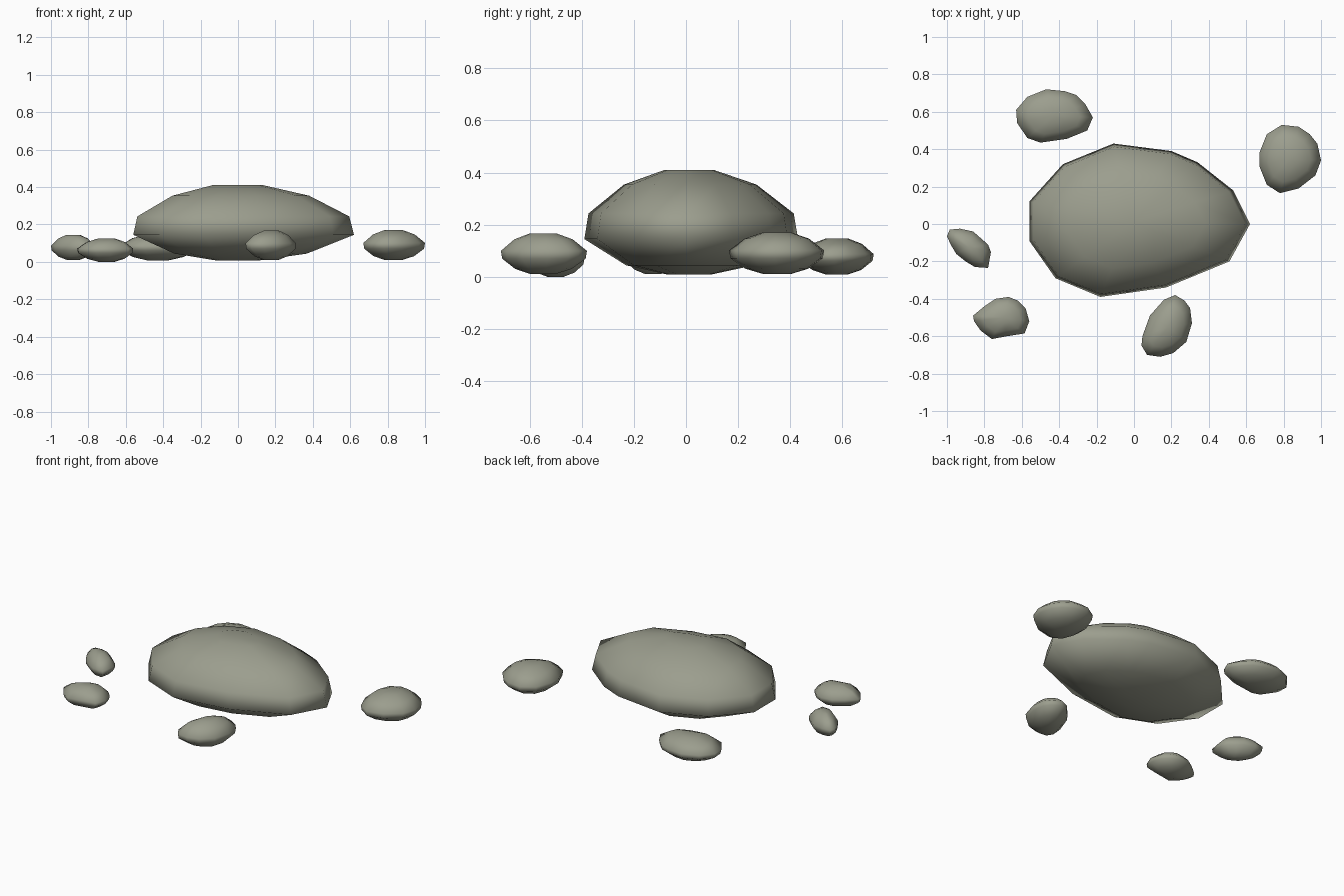
import bpy, bmesh

if "Cube" in bpy.data.objects:
    bpy.data.objects.remove(bpy.data.objects["Cube"])

mat = bpy.data.materials.new("mossy grey stone")
mat.diffuse_color = (0.33, 0.34, 0.27, 1)
mat.use_nodes = True
mat.node_tree.nodes["Principled BSDF"].inputs["Base Color"].default_value = mat.diffuse_color

# (height fraction, outline scale) from bottom to top
BOULDER = [(0, .2), (.09, .6), (.34, 1), (.585, .96), (.86, .62), (1, .23)]
PEBBLE = [(0, .28), (.13, .66), (.38, .97), (.57, 1), (.85, .68), (1, .3)]


def stone(name, outline, center, z0, z1, profile):
    """Stack scaled copies of a top-view outline into a rounded stone."""
    bm = bmesh.new()
    cx, cy = center
    rings = []
    for f, s in profile:
        z = z0 + f * (z1 - z0)
        rings.append([bm.verts.new((cx + (x - cx) * s, cy + (y - cy) * s, z))
                      for x, y in outline])
    n = len(outline)
    for a, b in zip(rings, rings[1:]):
        for i in range(n):
            j = (i + 1) % n
            bm.faces.new((a[i], a[j], b[j], b[i]))
    # close both ends with fans
    for ring, z in ((rings[0], z0), (rings[-1], z1)):
        c = bm.verts.new((cx, cy, z))
        for i in range(n):
            bm.faces.new((ring[i], ring[(i + 1) % n], c))
    bmesh.ops.recalc_face_normals(bm, faces=bm.faces)
    for f in bm.faces:
        f.smooth = True
    me = bpy.data.meshes.new(name)
    bm.to_mesh(me)
    bm.free()
    me.materials.append(mat)
    bpy.context.collection.objects.link(bpy.data.objects.new(name, me))


# Large central boulder
stone("boulder", [(.62, 0), (.53, .18), (.34, .33), (.2, .39), (-.11, .43), (-.38, .32),
                  (-.56, .12), (-.56, -.09), (-.42, -.29), (-.18, -.39), (.17, -.34), (.51, -.2)],
      (-.01, .01), .008, .41, BOULDER)

# Small stones scattered around it
stone("back_left_stone", [(-.22, .57), (-.26, .64), (-.31, .69), (-.37, .71), (-.47, .72), (-.57, .68),
                          (-.63, .61), (-.625, .54), (-.57, .46), (-.5, .435), (-.36, .455), (-.25, .5)],
      (-.43, .58), .008, .147, PEBBLE)
stone("right_stone", [(1, .34), (.98, .43), (.94, .48), (.88, .52), (.79, .53), (.71, .48),
                      (.67, .38), (.67, .31), (.71, .21), (.78, .165), (.88, .19), (.97, .26)],
      (.83, .35), .01, .17, PEBBLE)
stone("front_stone", [(.31, -.53), (.3, -.45), (.27, -.41), (.22, -.38), (.16, -.405), (.085, -.49),
                      (.045, -.6), (.04, -.65), (.07, -.7), (.14, -.71), (.21, -.69), (.28, -.63)],
      (.18, -.55), .01, .167, PEBBLE)
stone("front_left_stone", [(-.56, -.52), (-.58, -.45), (-.62, -.41), (-.67, -.39), (-.74, -.4), (-.8, -.44),
                           (-.86, -.49), (-.855, -.52), (-.82, -.57), (-.76, -.615), (-.68, -.6), (-.585, -.585)],
      (-.7, -.5), .0, .125, PEBBLE)
stone("left_stone", [(-.765, -.15), (-.78, -.11), (-.82, -.075), (-.86, -.04), (-.93, -.025), (-.985, -.03),
                     (-1, -.065), (-.98, -.11), (-.95, -.16), (-.9, -.2), (-.85, -.23), (-.78, -.235)],
      (-.88, -.125), .01, .145, PEBBLE)
